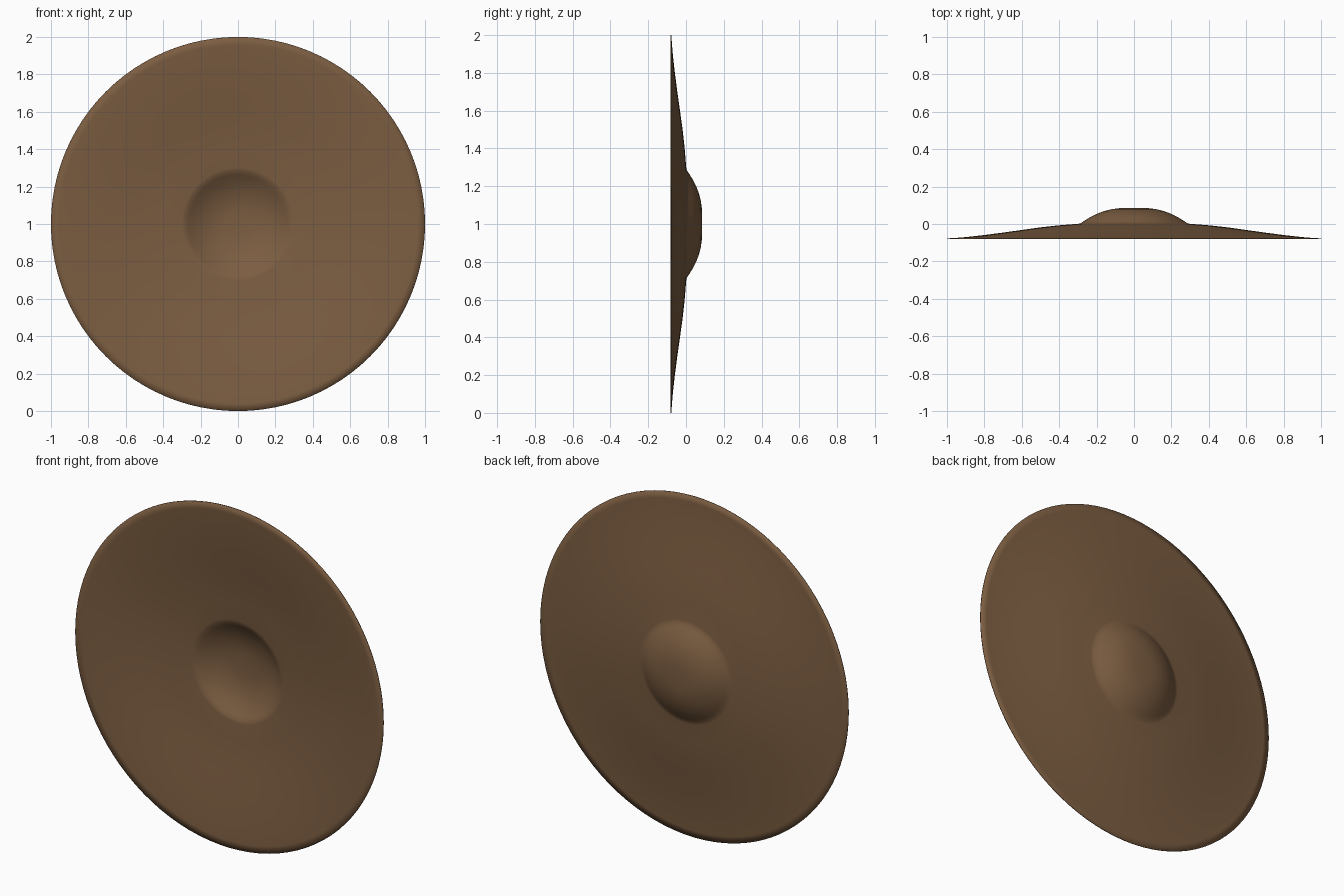
import bpy, bmesh, math
from mathutils import Matrix, Vector

if "Cube" in bpy.data.objects:
    bpy.data.objects.remove(bpy.data.objects["Cube"])

# Cross-section of the thin dished disc: (radius, y)
profile = [(0, .083), (.075, .083), (.12, .077), (.16, .067), (.20, .052),
           (.235, .034), (.265, .015), (.287, .001), (.30, -.001), (.40, -.009),
           (.50, -.020), (.60, -.034), (.70, -.048), (.80, -.061),
           (.90, -.072), (.96, -.077), (1.0, -.079)]
SIDES = 96

# Revolve the section around the y axis at height 1
bm = bmesh.new()
verts = [bm.verts.new((r, y, 1)) for r, y in profile]
edges = [bm.edges.new(pair) for pair in zip(verts, verts[1:])]
bmesh.ops.spin(bm, geom=verts + edges, cent=(0, 0, 1), axis=(0, 1, 0),
               angle=math.tau, steps=SIDES, use_merge=False)
bmesh.ops.remove_doubles(bm, verts=bm.verts, dist=1e-4)
bmesh.ops.recalc_face_normals(bm, faces=bm.faces)
bm.normal_update()
if sum(f.normal.y for f in bm.faces) < 0:
    bmesh.ops.reverse_faces(bm, faces=bm.faces)

mesh = bpy.data.meshes.new("cymbal_disc")
bm.to_mesh(mesh)
bm.free()
disc = bpy.data.objects.new("cymbal_disc", mesh)
bpy.context.collection.objects.link(disc)

# Thin sheet thickness
shell = disc.modifiers.new("thickness", 'SOLIDIFY')
shell.thickness = 0.004
shell.offset = 0

# Brown bronze
bronze = bpy.data.materials.new("bronze")
bronze.diffuse_color = (0.20, 0.11, 0.053, 1)
bronze.use_nodes = True
bronze.node_tree.nodes["Principled BSDF"].inputs["Base Color"].default_value = bronze.diffuse_color
mesh.materials.append(bronze)

bpy.context.view_layer.objects.active = disc
disc.select_set(True)
bpy.ops.object.shade_smooth_by_angle(angle=math.radians(40))
